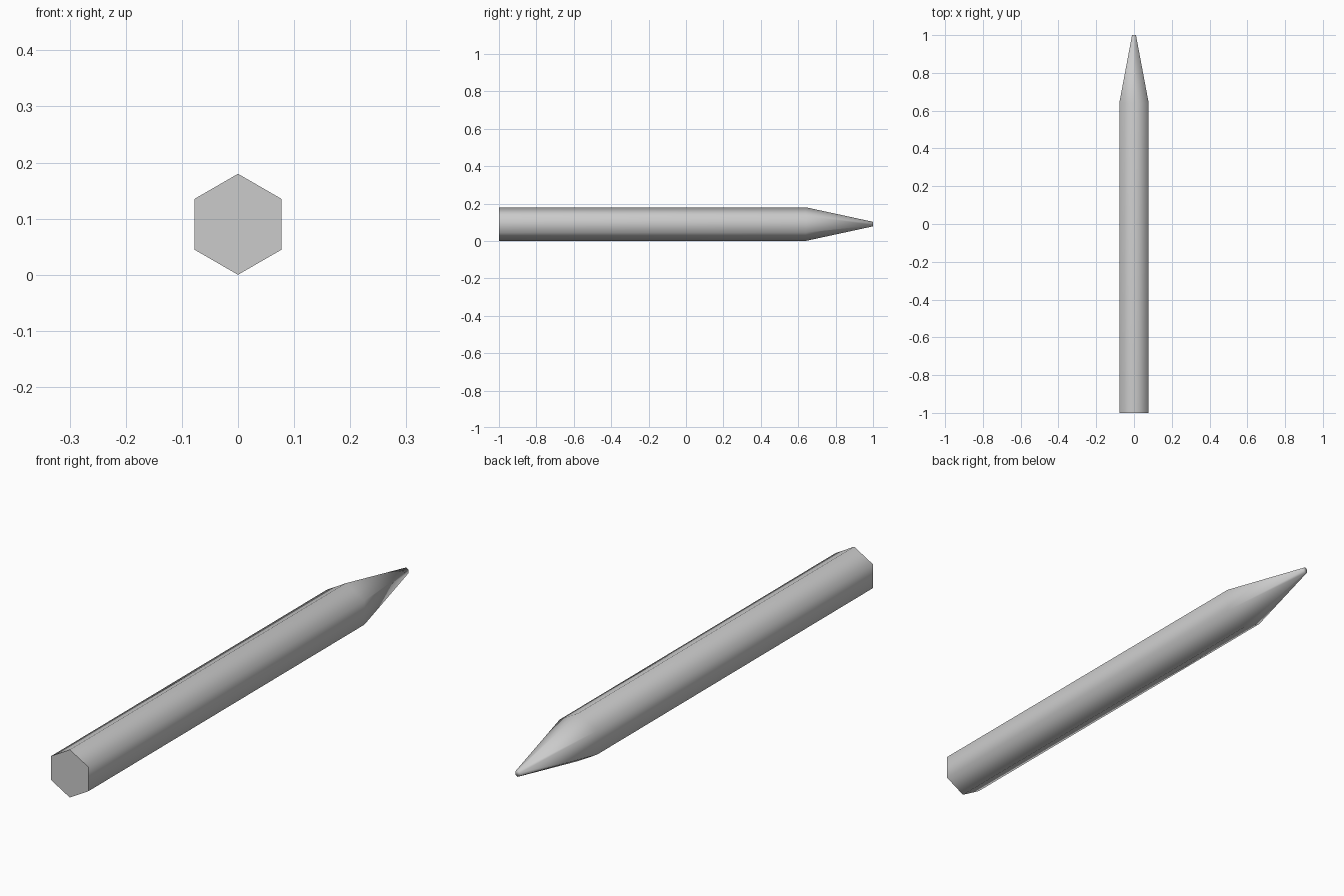
import bpy
import bmesh
import math

cube = bpy.data.objects.get("Cube")
if cube:
    bpy.data.objects.remove(cube, do_unlink=True)

RADIUS = 0.09
SIDES = 6
# (y position, radius) along the shaft, from flat end to blunt point
PROFILE = [(-1.0, RADIUS), (0.64, RADIUS), (1.0, 0.012)]

grey = bpy.data.materials.new("plain grey")
grey.use_nodes = True
colour = (0.6, 0.6, 0.6, 1.0)
grey.diffuse_color = colour
grey.node_tree.nodes["Principled BSDF"].inputs["Base Color"].default_value = colour

# Hexagonal shaft with a corner up, tapering to the point
bm = bmesh.new()
rings = []
for y, r in PROFILE:
    angles = [math.tau * i / SIDES for i in range(SIDES)]
    rings.append([bm.verts.new((r * math.sin(a), y, RADIUS + r * math.cos(a)))
                  for a in angles])
for near, far in zip(rings, rings[1:]):
    for i in range(SIDES):
        j = (i + 1) % SIDES
        bm.faces.new((near[i], near[j], far[j], far[i]))

# End caps
bm.faces.new(rings[0])
bm.faces.new(rings[-1])
bmesh.ops.recalc_face_normals(bm, faces=bm.faces)

mesh = bpy.data.meshes.new("pencil_body")
bm.to_mesh(mesh)
bm.free()
mesh.materials.append(grey)
pencil = bpy.data.objects.new("pencil_body", mesh)
bpy.context.collection.objects.link(pencil)

# Soft sides, crisp flat end
bpy.context.view_layer.objects.active = pencil
pencil.select_set(True)
bpy.ops.object.shade_smooth_by_angle(angle=math.radians(80))
